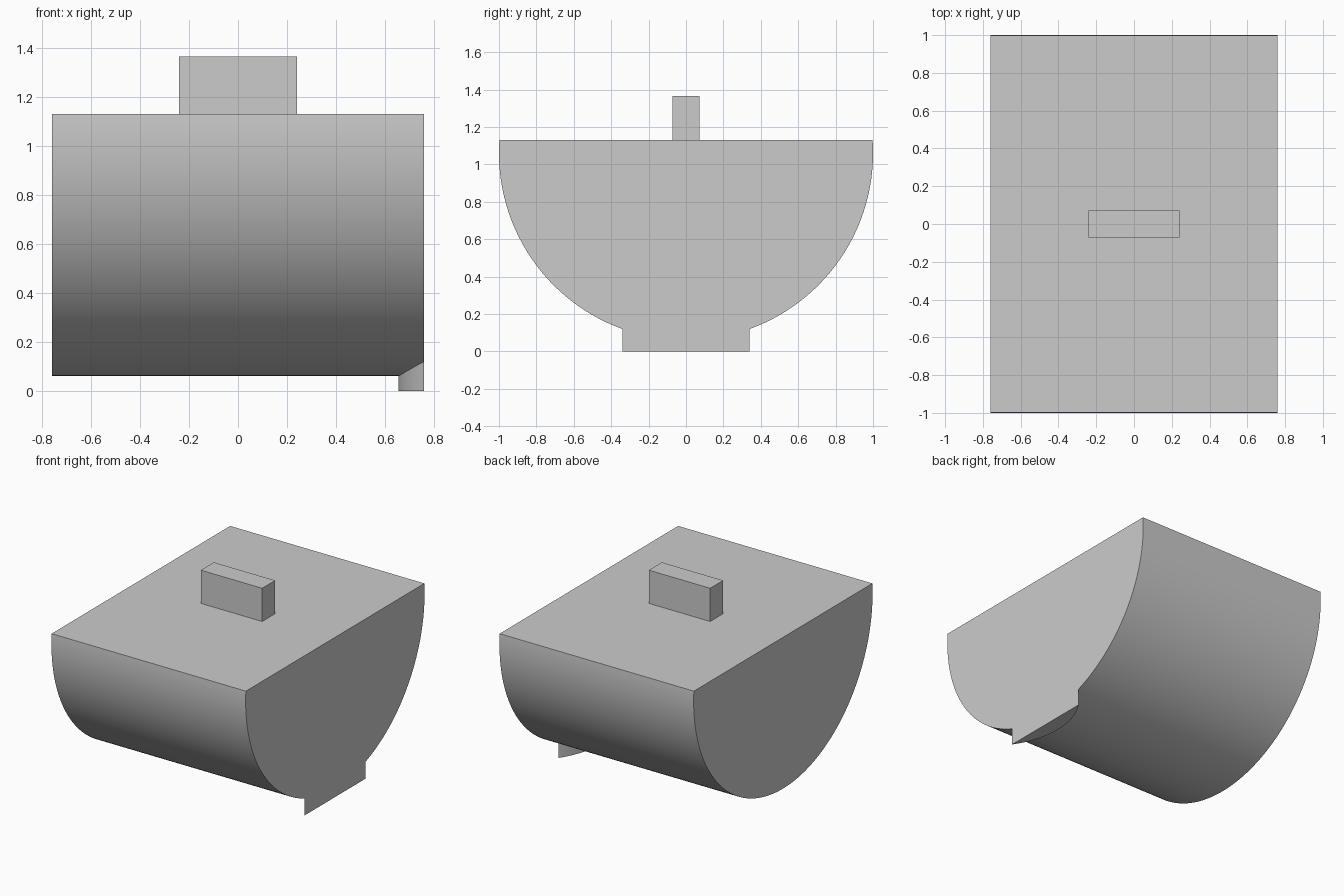
import bpy
import bmesh
from math import asin, cos, sin, pi

if "Cube" in bpy.data.objects:
    bpy.data.objects.remove(bpy.data.objects["Cube"], do_unlink=True)

GREY = (0.6, 0.6, 0.6, 1.0)
grey = bpy.data.materials.new("plain grey")
grey.use_nodes = True
grey.diffuse_color = GREY
grey.node_tree.nodes["Principled BSDF"].inputs["Base Color"].default_value = GREY

HALF = 0.76      # half length of the body along x
CENTRE_Z = 1.06  # axis height of the round body
TOP_Z = 1.13     # height of the flat deck


def extruded(name, points, offset):
    """Closed prism from a flat outline moved along an offset."""
    bm = bmesh.new()
    face = bm.faces.new([bm.verts.new(p) for p in points])
    moved = bmesh.ops.extrude_face_region(bm, geom=[face])["geom"]
    verts = [g for g in moved if isinstance(g, bmesh.types.BMVert)]
    bmesh.ops.translate(bm, verts=verts, vec=offset)
    bmesh.ops.recalc_face_normals(bm, faces=bm.faces)
    mesh = bpy.data.meshes.new(name)
    bm.to_mesh(mesh)
    bm.free()
    mesh.materials.append(grey)
    obj = bpy.data.objects.new(name, mesh)
    bpy.context.collection.objects.link(obj)
    return obj


def activate(obj):
    bpy.ops.object.select_all(action="DESELECT")
    obj.select_set(True)
    bpy.context.view_layer.objects.active = obj


def arc(start, end, steps):
    return [start + (end - start) * i / steps for i in range(steps + 1)]


# Round-bottomed body with a flat deck just above its axis
rise = asin(TOP_Z - CENTRE_Z)
body = extruded(
    "body",
    [(-HALF, cos(a), CENTRE_Z + sin(a)) for a in arc(-pi - rise, rise, 128)],
    (2 * HALF, 0, 0))

# Foot: circular segment flush with one end, trimmed to the body's underside
half_chord, depth = 0.34, 0.105
radius = (half_chord ** 2 + depth ** 2) / (2 * depth)
spread = asin(half_chord / radius)
axis_x = HALF - depth + radius
foot = extruded(
    "foot",
    [(min(HALF, axis_x - radius * cos(a)), radius * sin(a), 0)
     for a in arc(-spread, spread, 32)],
    (0, 0, 0.2))
trim = foot.modifiers.new("trim", "BOOLEAN")
trim.operation = "DIFFERENCE"
trim.solver = "EXACT"
trim.object = body
activate(foot)
bpy.ops.object.modifier_apply(modifier=trim.name)

# Upright handle block on the deck
w, d = 0.24, 0.0725
handle = extruded(
    "handle",
    [(-w, -d, TOP_Z), (w, -d, TOP_Z), (w, d, TOP_Z), (-w, d, TOP_Z)],
    (0, 0, 0.235))

for part in (body, foot):
    activate(part)
    bpy.ops.object.shade_smooth_by_angle(angle=pi / 6)
